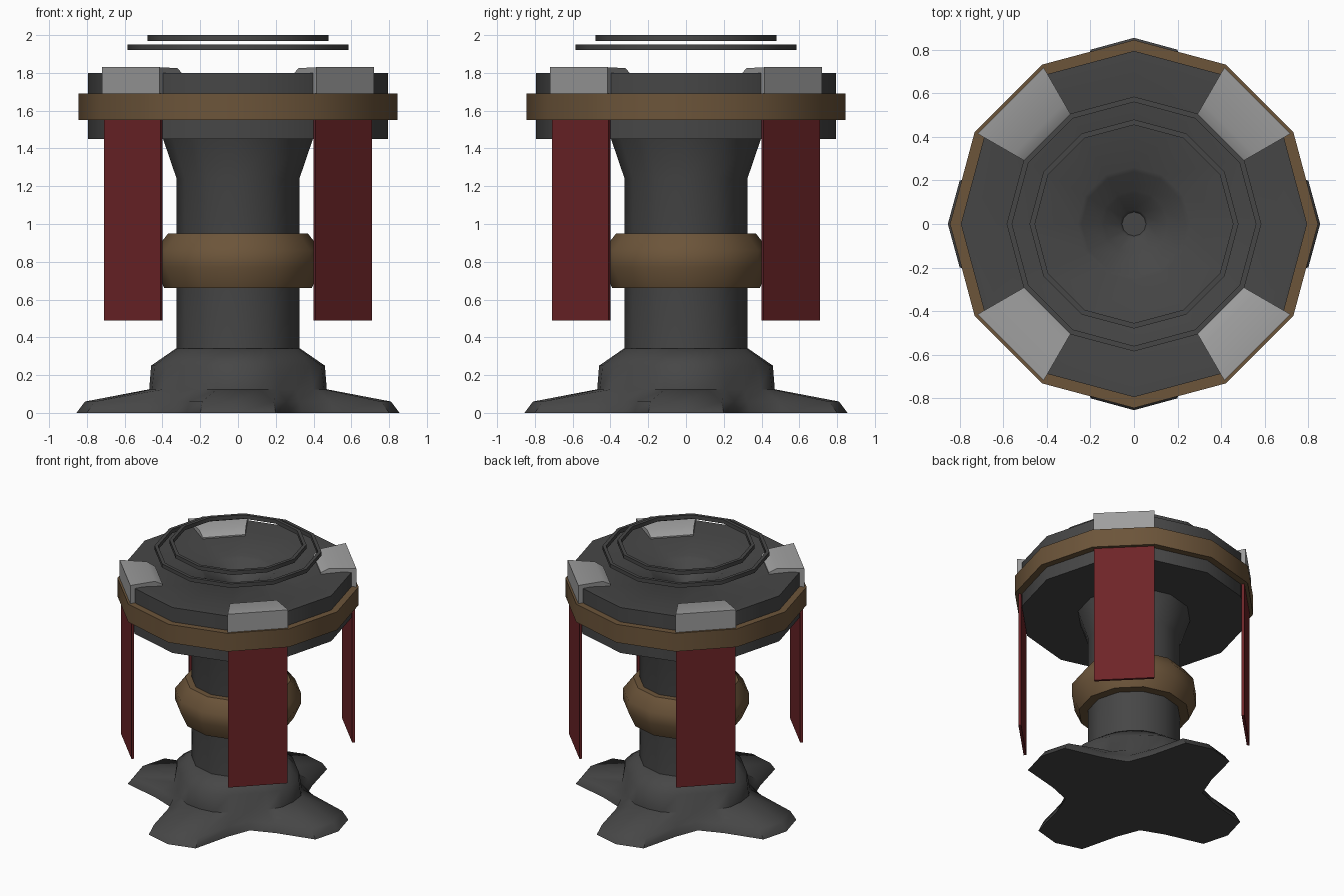
import bpy, bmesh, math
from math import radians, sin, cos

if "Cube" in bpy.data.objects:
    bpy.data.objects.remove(bpy.data.objects["Cube"])


def material(name, rgb):
    m = bpy.data.materials.new(name)
    m.diffuse_color = (*rgb, 1)
    m.use_nodes = True
    m.node_tree.nodes["Principled BSDF"].inputs["Base Color"].default_value = m.diffuse_color
    return m


STONE = material("dark_stone", (0.062, 0.062, 0.062))
BRONZE = material("brown_bronze", (0.15, 0.09, 0.042))
CLOTH = material("red_cloth", (0.155, 0.018, 0.021))
SILVER = material("pale_metal", (0.34, 0.34, 0.34))


def loft(name, rings, mat, closed=False, wrap=True, angle=40):
    """Skin a list of point rings; cap the ends unless the loft closes on itself."""
    bm = bmesh.new()
    vs = [[bm.verts.new(p) for p in ring] for ring in rings]
    n = len(vs[0])
    pairs = list(zip(vs, vs[1:])) + ([(vs[-1], vs[0])] if closed else [])
    for a, b in pairs:
        for i in range(n):
            j = (i + 1) % n
            bm.faces.new((a[i], a[j], b[j], b[i]))
    if not closed:
        bm.faces.new(vs[0])
        bm.faces.new(vs[-1])
    bmesh.ops.recalc_face_normals(bm, faces=bm.faces)
    me = bpy.data.meshes.new(name)
    bm.to_mesh(me)
    bm.free()
    ob = bpy.data.objects.new(name, me)
    bpy.context.collection.objects.link(ob)
    me.materials.append(mat)
    bpy.ops.object.select_all(action='DESELECT')
    ob.select_set(True)
    bpy.context.view_layer.objects.active = ob
    bpy.ops.object.shade_smooth_by_angle(angle=radians(angle))
    return ob


def polar(r, deg, z):
    return (r * cos(radians(deg)), r * sin(radians(deg)), z)


def revolve(name, profile, mat, closed=False):
    """Twelve-sided turned part from (radius, height) points."""
    rings = [[polar(r, 30 * i, z) for i in range(12)] for r, z in profile]
    return loft(name, rings, mat, closed)


def wedge(name, profile, centre, mat):
    """Part filling one side of the twelve-sided rim, between two corners."""
    rings = [[polar(r, centre + s, z) for r, z in profile] for s in (-15, 15)]
    return loft(name, rings, mat, angle=30)


# Cross-shaped foot: each level gives radius on axis, toe corner, flank, diagonal
levels = [
    (0.00, 0.855, 0.825, 0.58, 0.48),
    (0.06, 0.81, 0.78, 0.55, 0.46),
    (0.125, 0.47, 0.47, 0.45, 0.43),
    (0.25, 0.46, 0.455, 0.43, 0.41),
    (0.34, 0.33, 0.33, 0.33, 0.33),
]
foot_rings = []
for z, axis, toe, flank, diag in levels:
    ring = []
    for q in range(4):
        for deg, r in ((0, axis), (14, toe), (28, flank), (45, diag),
                       (62, flank), (76, toe)):
            ring.append(polar(r, 90 * q + deg, z))
    foot_rings.append(ring)
loft("cross_foot", foot_rings, STONE, angle=50)

# Column
revolve("column", [(0.325, 0.30), (0.325, 1.24), (0.40, 1.46)], STONE)

# Bulging collar round the column
revolve("column_collar", [(0.31, 0.66), (0.39, 0.66), (0.44, 0.77), (0.44, 0.86),
                          (0.37, 0.95), (0.31, 0.95)], BRONZE, closed=True)

# Head with shallow stepped pit
revolve("head", [(0.39, 1.45), (0.795, 1.45), (0.795, 1.80), (0.73, 1.80),
                 (0.60, 1.78), (0.26, 1.78), (0.24, 1.765), (0.155, 1.73),
                 (0.14, 1.715), (0.065, 1.68), (0.055, 1.66)], STONE)

# Rim band
revolve("rim_band", [(0.78, 1.55), (0.845, 1.55), (0.845, 1.69), (0.78, 1.69)],
        BRONZE, closed=True)

# Two floating rings
for label, r, z in (("lower", 0.585, 1.92), ("upper", 0.48, 1.97)):
    revolve(label + "_floating_ring",
            [(r - 0.025, z), (r, z), (r, z + 0.03), (r - 0.025, z + 0.03)],
            STONE, closed=True)

# Metal clamps and hanging banners on the four diagonals
for k in range(4):
    a = 45 + 90 * k
    wedge(f"rim_clamp_{k + 1}", [(0.79, 1.66), (0.83, 1.66), (0.83, 1.83), (0.64, 1.825),
                                 (0.58, 1.79), (0.58, 1.75)], a, SILVER)
    wedge(f"banner_{k + 1}", [(0.80, 0.49), (0.82, 0.49), (0.82, 1.57), (0.80, 1.57)],
          a, CLOTH)
